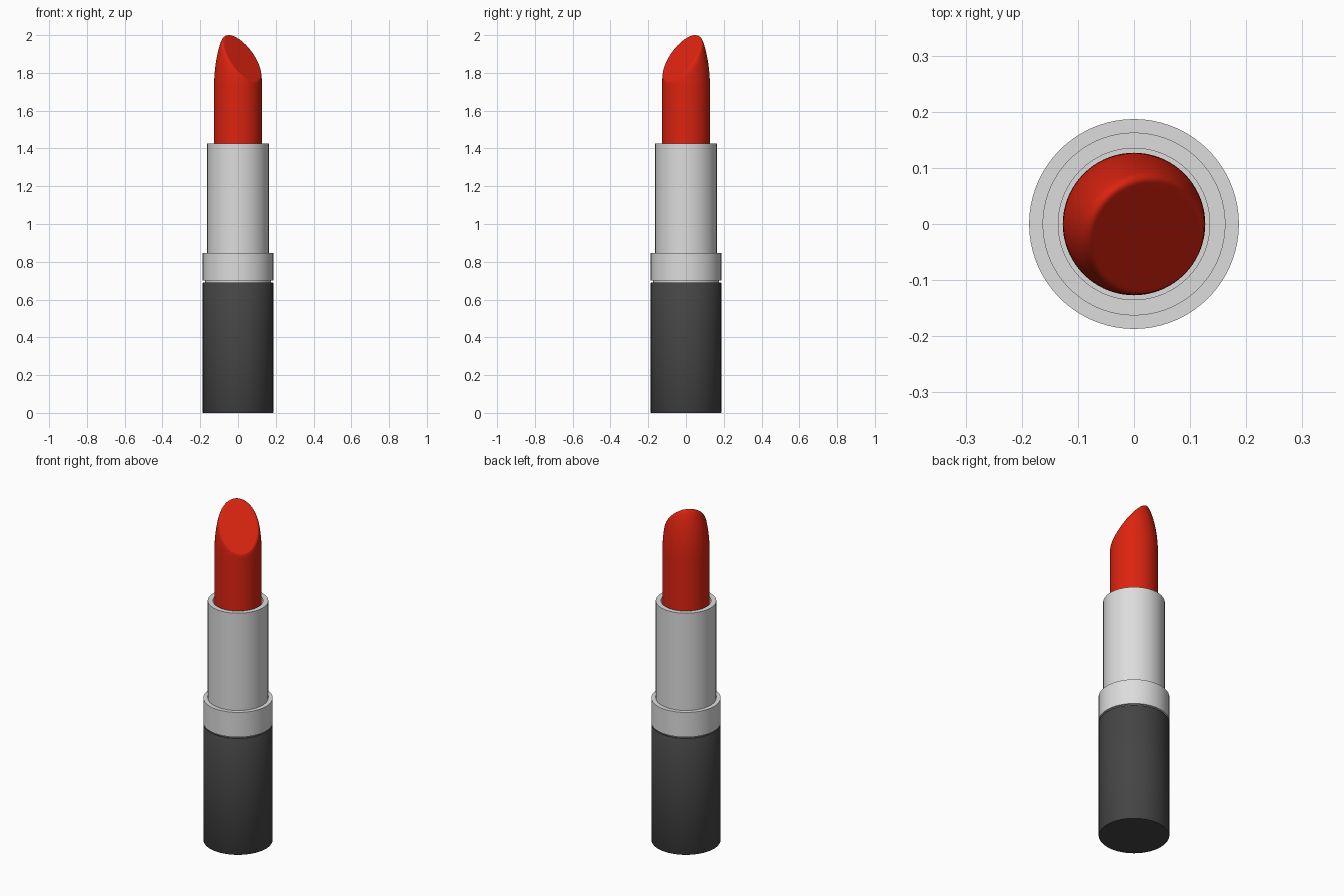
import bpy, bmesh, math

if "Cube" in bpy.data.objects:
    bpy.data.objects.remove(bpy.data.objects["Cube"])

SEG = 72

def material(name, rgb):
    m = bpy.data.materials.new(name)
    m.diffuse_color = (*rgb, 1)
    m.use_nodes = True
    m.node_tree.nodes["Principled BSDF"].inputs["Base Color"].default_value = m.diffuse_color
    return m

RED = material("red", (0.72, 0.017, 0.005))
SILVER = material("silver", (0.72, 0.72, 0.72))
BLACK = material("charcoal", (0.06, 0.06, 0.06))

def add_part(name, rings, mat):
    """Skin a list of rings; a ring of one point is a pole."""
    bm = bmesh.new()
    loops = [[bm.verts.new(p) for p in ring] for ring in rings]
    for a, b in zip(loops, loops[1:]):
        for i in range(SEG):
            j = (i + 1) % SEG
            quad = [a[i % len(a)], a[j % len(a)], b[j % len(b)], b[i % len(b)]]
            bm.faces.new(list(dict.fromkeys(quad)))
    bmesh.ops.recalc_face_normals(bm, faces=bm.faces)
    mesh = bpy.data.meshes.new(name)
    bm.to_mesh(mesh)
    bm.free()
    mesh.materials.append(mat)
    ob = bpy.data.objects.new(name, mesh)
    bpy.context.collection.objects.link(ob)
    bpy.context.view_layer.objects.active = ob
    ob.select_set(True)
    bpy.ops.object.shade_smooth_by_angle(angle=math.radians(35))
    ob.select_set(False)
    return ob

def circle(r, z):
    """Ring of radius r; z is a number or a function of x, y."""
    if r == 0:
        return [(0, 0, z(0, 0) if callable(z) else z)]
    pts = []
    for i in range(SEG):
        a = 2 * math.pi * i / SEG
        x, y = r * math.cos(a), r * math.sin(a)
        pts.append((x, y, z(x, y) if callable(z) else z))
    return pts

def lathe(name, profile, mat):
    return add_part(name, [circle(r, z) for r, z in profile], mat)

# Dark base with a slightly eased edge
lathe("base", [(0, 0), (0.185, 0), (0.187, 0.003), (0.187, 0.688),
               (0.185, 0.691), (0, 0.691)], BLACK)

# Recessed neck, collar and hollow tube
lathe("neck", [(0, 0.68), (0.175, 0.68), (0.175, 0.71), (0, 0.71)], SILVER)
lathe("collar", [(0, 0.70), (0.187, 0.70), (0.187, 0.847), (0, 0.847)], SILVER)
lathe("tube", [(0, 0.84), (0.163, 0.84), (0.163, 1.425), (0.135, 1.425),
               (0.135, 1.25), (0, 1.25)], SILVER)

# Bullet: elliptical dome blended with a slanted cut facing +x, -y
R, SHOULDER, RISE, BLEND = 0.127, 1.72, 0.347, 0.04

def tip_height(x, y):
    dome = SHOULDER + RISE * math.sqrt(max(0, 1 - (x * x + y * y) / R ** 2))
    cut = 1.916 - 1.3 * (x - y) / math.sqrt(2)
    h = max(0, BLEND - abs(dome - cut))
    return min(dome, cut) - h * h / (4 * BLEND)

N = 36
rings = [circle(0, 1.25), circle(R, 1.25)]
rings += [circle(R * math.sin(math.pi / 2 * (1 - i / N)), tip_height) for i in range(N)]
rings.append(circle(0, tip_height))
peak = max(p[2] for ring in rings for p in ring)
rings = [[(x, y, z + 2 - peak if z > 1.5 else z) for x, y, z in ring] for ring in rings]
add_part("lip_colour_bullet", rings, RED)
